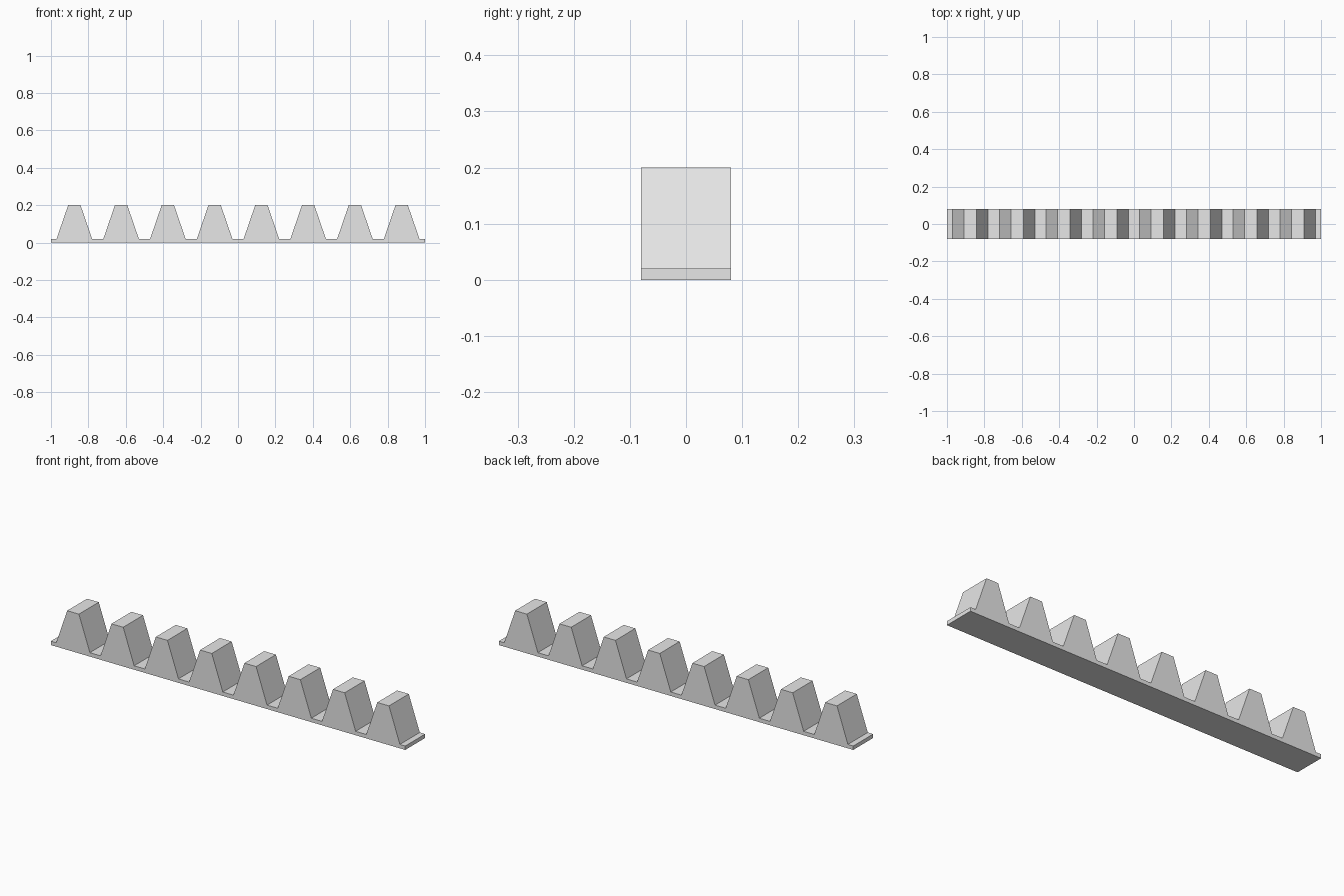
import bpy
import bmesh

cube = bpy.data.objects.get("Cube")
if cube:
    bpy.data.objects.remove(cube, do_unlink=True)

# Overall sizes
TEETH = 8
PITCH = 2 / TEETH
HALF_DEPTH = 0.08
BASE_TOP, TOOTH_TOP = 0.02, 0.2
HALF_ROOT, HALF_TIP = 0.095, 0.033

grey = bpy.data.materials.new("light_grey")
grey.use_nodes = True
grey.diffuse_color = (0.8, 0.8, 0.8, 1)
grey.node_tree.nodes["Principled BSDF"].inputs["Base Color"].default_value = (0.8, 0.8, 0.8, 1)

# Side profile: a thin base strip with a row of tapered teeth
profile = [(-1, 0), (1, 0), (1, BASE_TOP)]
for i in reversed(range(TEETH)):
    c = -1 + PITCH * (i + 0.5)
    profile += [(c + HALF_ROOT, BASE_TOP), (c + HALF_TIP, TOOTH_TOP),
                (c - HALF_TIP, TOOTH_TOP), (c - HALF_ROOT, BASE_TOP)]
profile.append((-1, BASE_TOP))

# Extrude the profile through the depth
bm = bmesh.new()
front = bm.faces.new([bm.verts.new((x, -HALF_DEPTH, z)) for x, z in profile])
extruded = bmesh.ops.extrude_face_region(bm, geom=[front], use_keep_orig=True)
back_verts = [v for v in extruded["geom"] if isinstance(v, bmesh.types.BMVert)]
bmesh.ops.translate(bm, verts=back_verts, vec=(0, 2 * HALF_DEPTH, 0))
bmesh.ops.recalc_face_normals(bm, faces=bm.faces)

mesh = bpy.data.meshes.new("gear_rack")
bm.to_mesh(mesh)
bm.free()
mesh.materials.append(grey)
rack = bpy.data.objects.new("gear_rack", mesh)
bpy.context.collection.objects.link(rack)
